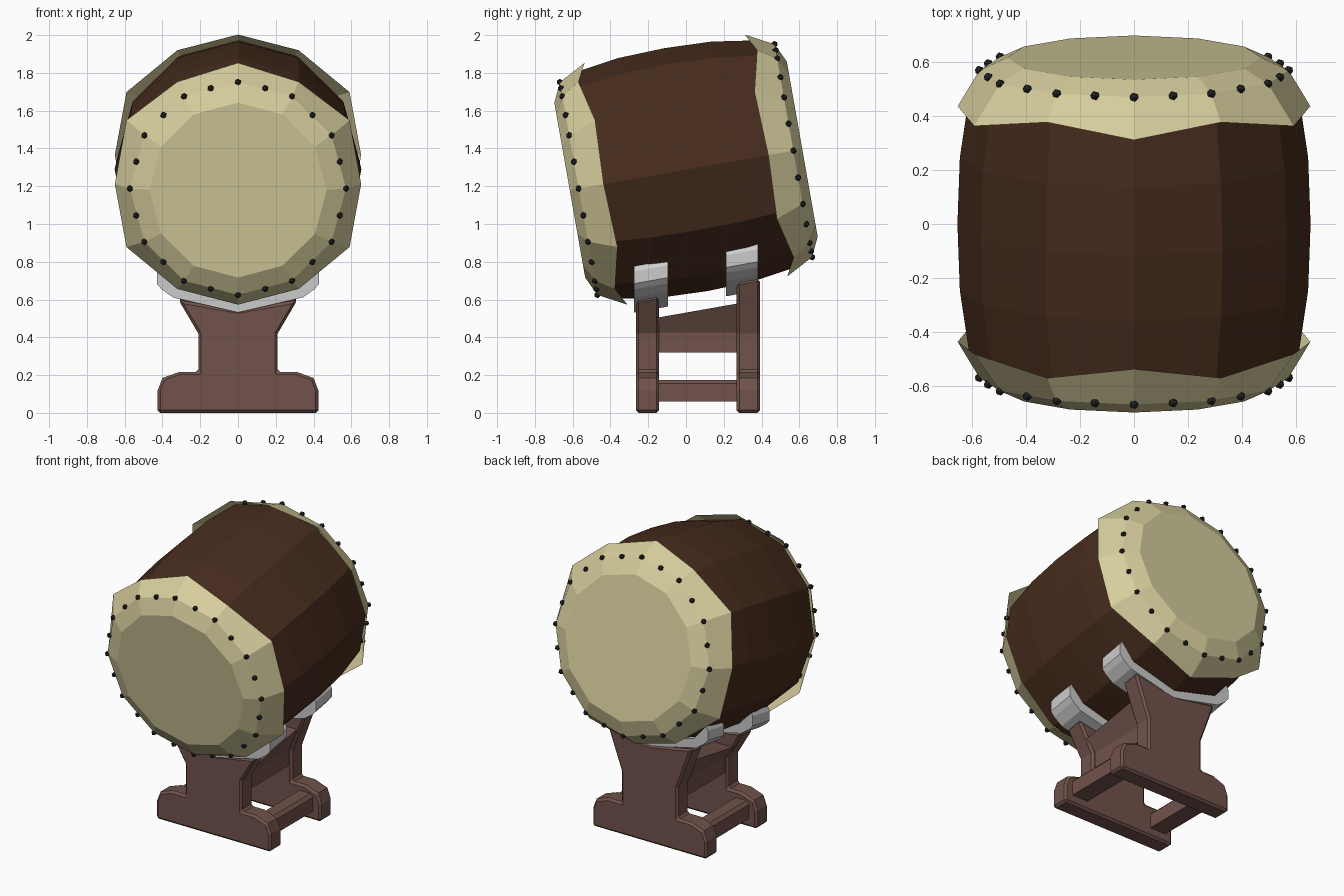
import bpy, bmesh, math
from mathutils import Matrix

if "Cube" in bpy.data.objects:
    bpy.data.objects.remove(bpy.data.objects["Cube"])

TILT = math.radians(10)
AXIS_Z = 1.288
DRUM = Matrix.Translation((0, 0, AXIS_Z)) @ Matrix.Rotation(TILT, 4, 'X')


def material(name, rgb):
    m = bpy.data.materials.new(name)
    m.diffuse_color = (*rgb, 1)
    m.use_nodes = True
    m.node_tree.nodes["Principled BSDF"].inputs["Base Color"].default_value = m.diffuse_color
    return m


WOOD = material("dark_wood", (0.062, 0.025, 0.012))
SKIN = material("hide", (0.68, 0.62, 0.34))
STAND = material("stand_wood", (0.165, 0.085, 0.07))
TACK = material("tack_black", (0.02, 0.02, 0.022))


def finish(name, bm, mat=None, matrix=None, bevel=0):
    bmesh.ops.recalc_face_normals(bm, faces=bm.faces)
    me = bpy.data.meshes.new(name)
    bm.to_mesh(me)
    bm.free()
    ob = bpy.data.objects.new(name, me)
    bpy.context.collection.objects.link(ob)
    if mat:
        me.materials.append(mat)
    if matrix:
        ob.matrix_world = matrix
    if bevel:
        mod = ob.modifiers.new("bevel", 'BEVEL')
        mod.width = bevel
        mod.segments = 1
        mod.limit_method = 'ANGLE'
        mod.angle_limit = math.radians(50)
    return ob


def lathe(rings, cap_first, cap_last):
    """Twelve-sided skin around y; each ring maps a corner index to (y, radius)."""
    bm = bmesh.new()
    loops = []
    for ring in rings:
        loop = []
        for i in range(12):
            y, r = ring(i)
            t = math.radians(30 * i)
            loop.append(bm.verts.new((r * math.sin(t), y, r * math.cos(t))))
        loops.append(loop)
    for a, b in zip(loops, loops[1:]):
        for i in range(12):
            j = (i + 1) % 12
            bm.faces.new((a[i], a[j], b[j], b[i]))
    if cap_first:
        bm.faces.new(loops[0])
    if cap_last:
        bm.faces.new(loops[-1])
    return bm


def extrude(name, half, y0, y1, mat, follow=(), bevel=0, mirror=True):
    """Extrude an xz profile along y; points indexed in follow ride the drum's slope."""
    pts = [(x, z, i in follow) for i, (x, z) in enumerate(half)]
    if mirror:
        pts += [(-x, z, f) for x, z, f in reversed(pts) if x > 1e-6]
    bm = bmesh.new()
    ends = [[bm.verts.new((x, y, z + (AXIS_Z + y * math.tan(TILT) if f else 0)))
             for x, z, f in pts] for y in (y0, y1)]
    n = len(pts)
    for i in range(n):
        j = (i + 1) % n
        bm.faces.new((ends[0][i], ends[0][j], ends[1][j], ends[1][i]))
    for e in ends:
        bm.faces.new(e)
    return finish(name, bm, mat, bevel=bevel)


# Barrel shell
barrel = [(-0.5, .607), (-0.25, .644), (0, .653), (0.25, .644), (0.5, .607)]
finish("barrel", lathe([lambda i, p=p: p for p in barrel], True, True), WOOD, DRUM)

# Hide heads with a pointed, uneven lower edge, and their tacks
HEM = [(.43, .65), (.48, .643), (.428, .682), (.442, .652)]   # corners at 0, 30, 60, 90 degrees
for side, label in ((-1, "front"), (1, "back")):
    def hem(i, s=side):
        k = i % 6
        y, r = HEM[min(k, 6 - k)]
        return s * y, r
    head = lathe([hem, lambda i: (side * .577, .572), lambda i: (side * .625, .47)], False, True)
    finish(label + "_head", head, SKIN, DRUM)
    bm = bmesh.new()
    for i in range(24):
        t = math.radians(15 * i)
        r = .572 if i % 2 == 0 else .558
        place = Matrix.Translation((r * math.sin(t), side * .577, r * math.cos(t)))
        bmesh.ops.create_icosphere(bm, subdivisions=1, radius=.018, matrix=place)
    finish(label + "_tacks", bm, TACK, DRUM)

# Metal cradles, curved to the barrel (heights relative to the drum axis)
cradle = [(0, -.655), (.325, -.57), (.415, -.463), (.43, -.49), (.43, -.555),
          (.405, -.585), (.345, -.628), (0, -.708)]
for label, y0, y1 in (("front", -.275, -.095), ("back", .212, .382)):
    extrude(label + "_cradle", cradle, y0, y1, None, range(len(cradle)))

# Stand end frames: foot, waist and flared top
frame = [(0, 0), (.425, 0), (.425, .12), (.40, .185), (.31, .217), (.21, .217),
         (.21, .42), (.315, -.645), (0, -.70)]
for label, y0, y1 in (("front", -.265, -.143), ("back", .268, .392)):
    extrude(label + "_frame", frame, y0, y1, STAND, (7, 8), bevel=.014)

# Central web between the frames
web = [(0, .32), (.19, .32), (.19, .425), (.25, -.757), (0, -.757)]
extrude("stand_web", web, -.16, .285, STAND, (3, 4))

# Foot rails, one on each side
rail = [(.25, .06), (.37, .06), (.37, .155), (.35, .175), (.27, .175), (.25, .155)]
for s, label in ((1, "right"), (-1, "left")):
    extrude(label + "_foot_rail", [(s * x, z) for x, z in rail], -.16, .285, STAND, mirror=False)
